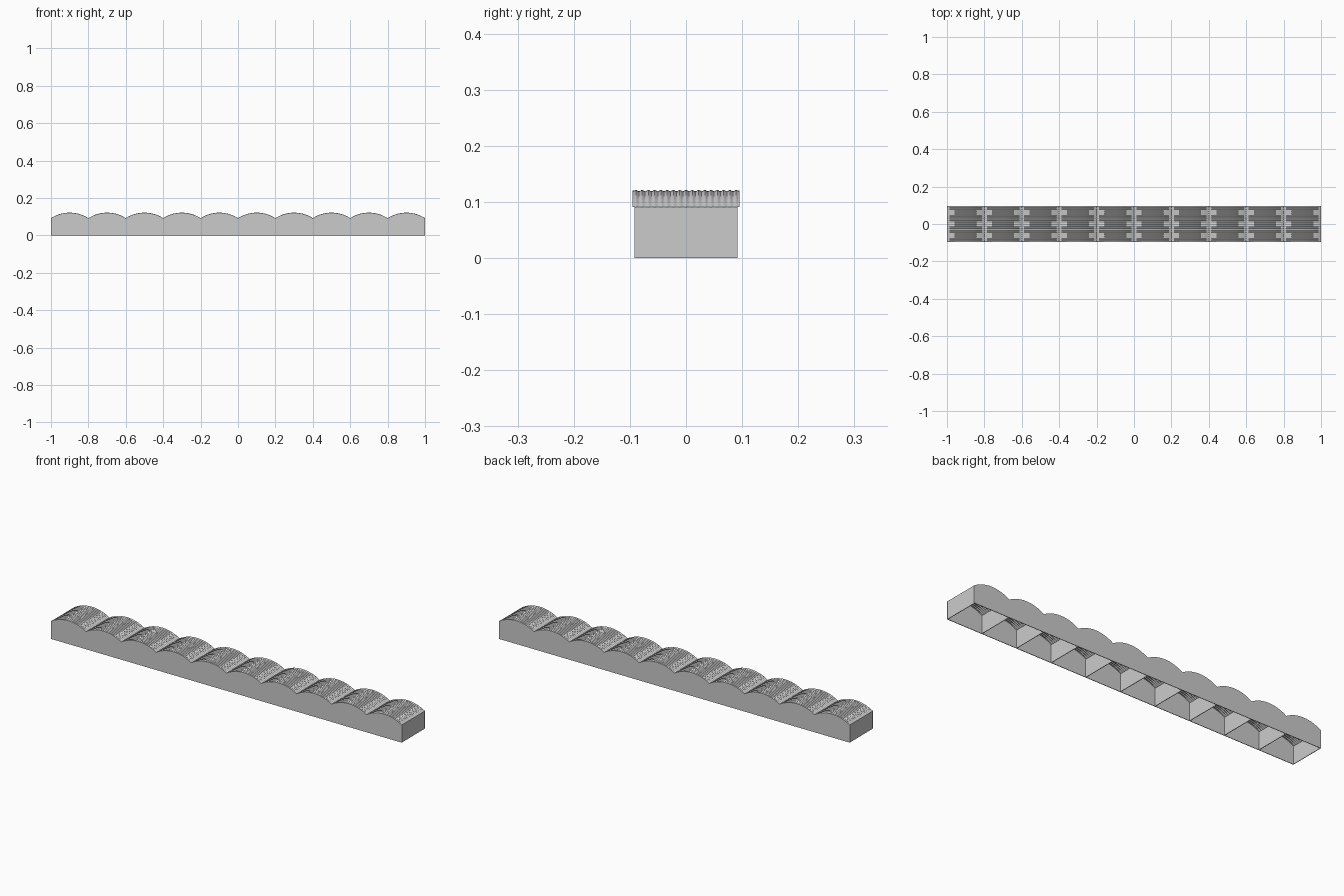
import bpy, bmesh, math

if "Cube" in bpy.data.objects:
    bpy.data.objects.remove(bpy.data.objects["Cube"])

BAYS, PITCH = 10, 0.2
HALF_Y, EAVE, RISE, T = 0.095, 0.091, 0.029, 0.003
RIPPLES, AMP = 17, 0.0012
SEG = 14
# circular arc through both eaves and the crown
RADIUS = ((PITCH / 2) ** 2 + RISE ** 2) / (2 * RISE)
HALF_ANGLE = math.asin(PITCH / 2 / RADIUS)


def arc_point(bay, k, r=RADIUS):
    a = -HALF_ANGLE + 2 * HALF_ANGLE * k / SEG
    cx = -1 + (bay + 0.5) * PITCH
    return cx + r * math.sin(a), EAVE + RISE - RADIUS + r * math.cos(a)


def finish(name, bm):
    bmesh.ops.recalc_face_normals(bm, faces=bm.faces)
    mesh = bpy.data.meshes.new(name)
    bm.to_mesh(mesh)
    bm.free()
    obj = bpy.data.objects.new(name, mesh)
    bpy.context.collection.objects.link(obj)
    return obj


def long_wall(name, y0, y1):
    # scalloped wall following the vault ends
    bm = bmesh.new()
    for bay in range(BAYS):
        for k in range(SEG):
            (xa, za), (xb, zb) = arc_point(bay, k), arc_point(bay, k + 1)
            for y in (y0, y1):
                bm.faces.new([bm.verts.new(p) for p in
                              ((xa, y, 0), (xb, y, 0), (xb, y, zb), (xa, y, za))])
            for a, b in ((0, 0), (za, zb)):
                bm.faces.new([bm.verts.new(p) for p in
                              ((xa, y0, a), (xb, y0, b), (xb, y1, b), (xa, y1, a))])
    bmesh.ops.remove_doubles(bm, verts=bm.verts, dist=1e-5)
    return finish(name, bm)


def cross_wall(name, x):
    bm = bmesh.new()
    bmesh.ops.create_cube(bm, size=1)
    for v in bm.verts:
        v.co = (x + v.co.x * T, v.co.y * 2 * (HALF_Y - T), (v.co.z + 0.5) * EAVE)
    return finish(name, bm)


def vault(bay):
    # corrugated sheet, ripples running over the arch
    bm = bmesh.new()
    n = RIPPLES * 6
    rows = []
    for k in range(SEG + 1):
        fade = min(1, 0.4 + min(k, SEG - k) / 4)
        row = []
        for j in range(n + 1):
            wave = -AMP * math.cos(2 * math.pi * j / 6) * fade
            x, z = arc_point(bay, k, RADIUS + wave)
            row.append(bm.verts.new((max(-1, min(1, x)),
                                     -HALF_Y + 2 * HALF_Y * j / n, z)))
        rows.append(row)
    for r0, r1 in zip(rows, rows[1:]):
        for j in range(n):
            bm.faces.new((r0[j], r1[j], r1[j + 1], r0[j + 1]))
    obj = finish(f"roof_vault_{bay + 1}", bm)
    if obj.data.polygons[0].normal.z < 0:
        obj.data.flip_normals()


# Long walls
long_wall("front_wall", -HALF_Y, -HALF_Y + T)
long_wall("back_wall", HALF_Y - T, HALF_Y)
# End walls and partitions between bays
for i in range(BAYS + 1):
    x = max(-1 + T / 2, min(1 - T / 2, -1 + i * PITCH))
    cross_wall("end_wall" if i in (0, BAYS) else "partition", x)
# Corrugated barrel roofs
for i in range(BAYS):
    vault(i)
